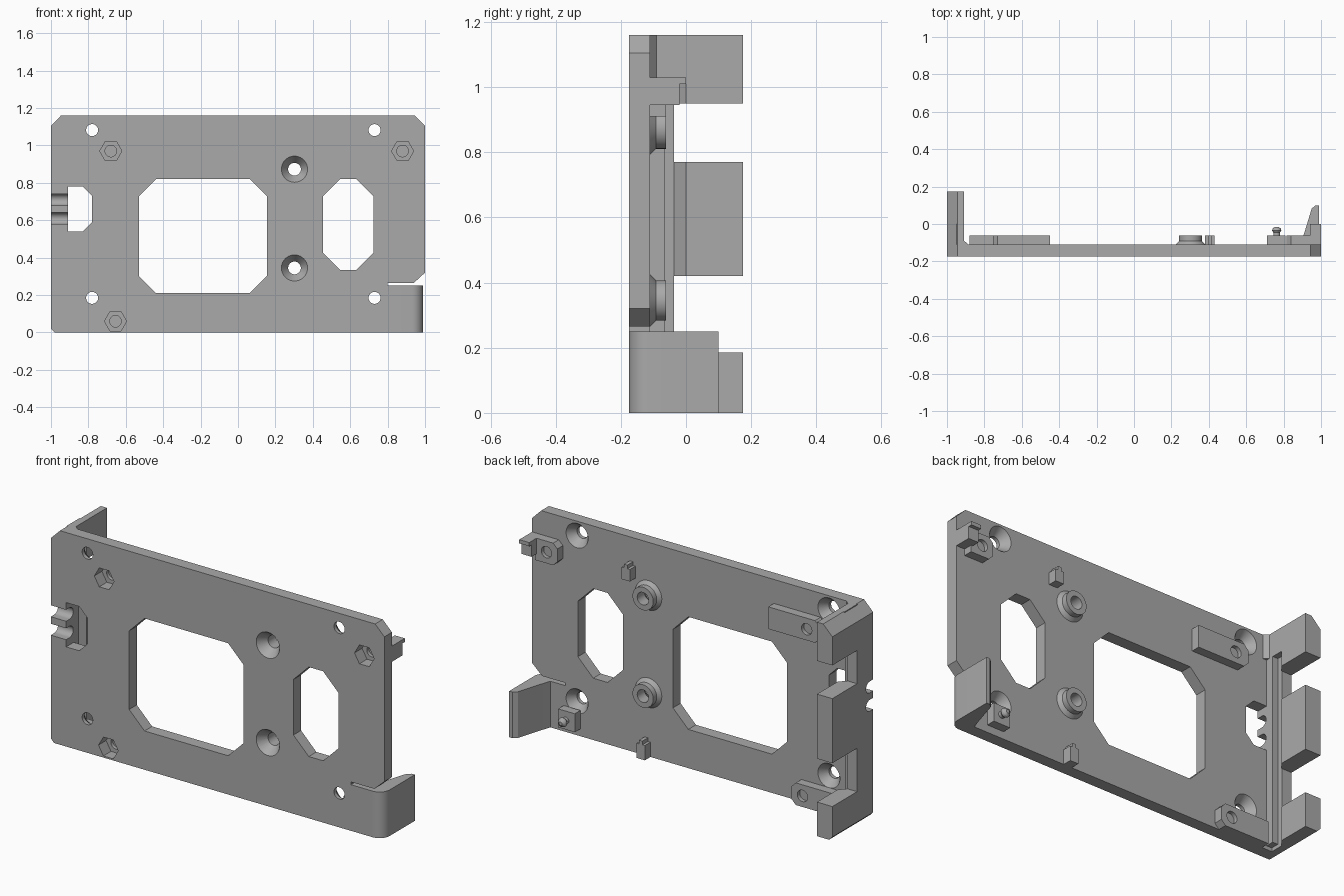
import bpy, bmesh, math
from mathutils import Vector

cube = bpy.data.objects.get("Cube")
if cube:
    bpy.data.objects.remove(cube, do_unlink=True)

grey = bpy.data.materials.new("mid_grey")
grey.use_nodes = True
colour = (0.4, 0.4, 0.4, 1)
grey.diffuse_color = colour
grey.node_tree.nodes["Principled BSDF"].inputs["Base Color"].default_value = colour

FRONT, BACK, PAD_TOP = -0.175, -0.11, -0.062


def finish(name, bm):
    bmesh.ops.recalc_face_normals(bm, faces=bm.faces)
    mesh = bpy.data.meshes.new(name)
    bm.to_mesh(mesh)
    bm.free()
    mesh.materials.append(grey)
    ob = bpy.data.objects.new(name, mesh)
    bpy.context.collection.objects.link(ob)
    return ob


def prism(name, pts, lo, hi, axis="y"):
    """Extrude an outline: (x, z) along y, or (x, y) along z."""
    bm = bmesh.new()
    place = (lambda a, b, h: (a, h, b)) if axis == "y" else (lambda a, b, h: (a, b, h))
    face = bm.faces.new([bm.verts.new(place(a, b, lo)) for a, b in pts])
    made = bmesh.ops.extrude_face_region(bm, geom=[face])["geom"]
    shift = Vector(place(0, 0, hi - lo))
    bmesh.ops.translate(bm, vec=shift, verts=[v for v in made if isinstance(v, bmesh.types.BMVert)])
    return finish(name, bm)


def chamfered(x0, x1, z0, z1, left, right):
    """Rectangle outline with cut corners on its left and right ends."""
    pts = []
    for x, z, sx, sz, c in ((x0, z0, 1, 1, left), (x1, z0, -1, 1, right),
                            (x1, z1, -1, -1, right), (x0, z1, 1, -1, left)):
        pair = [(x, z + sz * c), (x + sx * c, z)] if c else [(x, z)]
        pts += pair if sx == sz else pair[::-1]
    return pts


def box(name, x0, x1, y0, y1, z0, z1):
    return prism(name, [(x0, z0), (x1, z0), (x1, z1), (x0, z1)], y0, y1)


def lathe(name, x, z, rings, sides=40):
    """Turn (y, radius) rings about an axis parallel to y."""
    bm = bmesh.new()
    loops = [[bm.verts.new((x + r * math.cos(math.tau * i / sides), y,
                            z + r * math.sin(math.tau * i / sides))) for i in range(sides)]
             for y, r in rings]
    for a, b in zip(loops, loops[1:]):
        for i in range(sides):
            j = (i + 1) % sides
            bm.faces.new((a[i], a[j], b[j], b[i]))
    bm.faces.new(loops[0])
    bm.faces.new(loops[-1])
    return finish(name, bm)


def cut(ob, *cutters):
    for cutter in cutters:
        mod = ob.modifiers.new("cut", "BOOLEAN")
        mod.operation, mod.solver, mod.object = "DIFFERENCE", "EXACT", cutter
        bpy.context.view_layer.objects.active = ob
        bpy.ops.object.modifier_apply(modifier=mod.name)
        bpy.data.objects.remove(cutter, do_unlink=True)


# Main plate, with the slot above the clip
plate = prism("plate", [(-0.98, 0), (0.8, 0), (0.8, 0.265), (0.94, 0.265), (1, 0.32),
                        (1, 1.105), (0.945, 1.16), (-0.945, 1.16), (-1, 1.105), (-1, 0.02)],
              FRONT, BACK)
cut(plate,
    prism("cutter", chamfered(-0.53, 0.155, 0.21, 0.82, 0.092, 0.092), -0.3, 0),
    prism("cutter", chamfered(0.455, 0.725, 0.335, 0.82, 0.092, 0.092), -0.3, 0),
    prism("cutter", chamfered(-0.908, -0.78, 0.54, 0.78, 0, 0.05), -0.3, 0))

# Corner screw holes, countersunk from the back
for x in (-0.78, 0.73):
    for z in (0.185, 1.082):
        cut(plate, lathe("cutter", x, z, [(-0.2, 0.032), (-0.155, 0.032),
                                          (BACK, 0.066), (-0.09, 0.066)]))

# Cable grooves on the side edge
for z in (0.61, 0.71):
    groove = [(-0.3, z - 0.031), (-0.145, z - 0.031)]
    groove += [(-0.145 + 0.031 * math.sin(t * math.pi / 12),
                z - 0.031 * math.cos(t * math.pi / 12)) for t in range(1, 12)]
    groove += [(-0.145, z + 0.031), (-0.3, z + 0.031)]
    bm = bmesh.new()
    ends = [[bm.verts.new((x, y, h)) for y, h in groove] for x in (-1.1, -0.85)]
    for loop in ends:
        bm.faces.new(loop)
    for i in range(len(groove)):
        j = (i + 1) % len(groove)
        bm.faces.new((ends[0][i], ends[0][j], ends[1][j], ends[1][i]))
    cut(plate, finish("cutter", bm))

# Nut pads: hexagonal pocket in front, blind screw hole behind
pads = {"upper_right_pad": (-0.68, 0.97, chamfered(-0.755, -0.45, 0.91, 1.03, 0.025, 0)),
        "lower_right_pad": (-0.655, 0.06, chamfered(-0.88, -0.59, 0, 0.12, 0, 0.025)),
        "upper_left_pad": (0.88, 0.97, chamfered(0.815, 0.95, 0.91, 1.03, 0.025, 0))}
for name, (x, z, outline) in pads.items():
    cut(plate, lathe("cutter", x, z, [(-0.3, 0.059), (-0.1, 0.059)], 6))
    pad = prism(name, outline, BACK, PAD_TOP)
    cut(pad, lathe("cutter", x, z, [(-0.2, 0.031), (-0.092, 0.031)]),
        lathe("cutter", x, z, [(-0.083, 0.031), (0, 0.031)]))

# Standoff bosses, countersunk from the front
for name, z in (("lower_boss", 0.345), ("upper_boss", 0.873)):
    cut(plate, lathe("cutter", 0.302, z, [(-0.2, 0.07), (FRONT, 0.07), (-0.125, 0.034), (-0.05, 0.034)]))
    boss = lathe(name, 0.302, z, [(BACK, 0.08), (-0.092, 0.062), (PAD_TOP, 0.062)])
    cut(boss, lathe("cutter", 0.302, z, [(-0.2, 0.034), (0, 0.034)]))

# Low side wall with its inner ledge
low_wall = prism("low_side_wall", [(-1, BACK), (-0.908, BACK), (-0.908, -0.065), (-0.94, -0.065),
                                   (-0.94, -0.037), (-1, -0.037)], 0.02, 1.1, "z")

# Tall side tabs with an overhanging inner lip
for name, z0, z1 in (("lower_tab", 0, 0.185), ("middle_tab", 0.42, 0.77), ("upper_tab", 0.95, 1.16)):
    tab = prism(name, [(-1, BACK), (-0.94, BACK), (-0.94, -0.037), (-0.908, 0),
                       (-0.908, 0.175), (-1, 0.175)], z0, z1, "z")
    if name == "upper_tab":
        cut(tab, prism("cutter", [(-1.05, 1.055), (-0.895, 1.21), (-1.05, 1.21)], -0.3, 0.3))
    elif name == "lower_tab":
        cut(tab, prism("cutter", [(-1.02, 0.04), (-0.96, -0.02), (-1.02, -0.02)], -0.3, 0.3))
prism("upper_wall_corner", [(-0.95, BACK), (-0.885, BACK), (-0.908, -0.09),
                            (-0.908, 0), (-0.95, 0)], 1.03, 1.16, "z")

# Spring clip with a rounded front corner and tapered barb
arc = [(0.93 + 0.06 * math.sin(t * math.pi / 20), -0.115 - 0.06 * math.cos(t * math.pi / 20))
       for t in range(11)]
prism("spring_clip", [(0.8, FRONT)] + arc + [(0.99, 0.1), (0.97, 0.1), (0.95, 0.082),
                                             (0.91, -0.05), (0.89, BACK), (0.8, BACK)],
      0, 0.25, "z")

# Hook at the upper left edge
box("edge_hook", 0.94, 1, BACK, -0.02, 0.945, 1.03)
box("edge_hook_lip", 0.94, 1, -0.02, 0, 1.01, 1.03)

# Small locating posts
box("upper_post", 0.38, 0.43, BACK, PAD_TOP, 0.945, 1.01)
box("upper_post_rib", 0.395, 0.415, BACK, PAD_TOP, 1.0, 1.03)
box("lower_post", 0.29, 0.34, BACK, PAD_TOP, 0, 0.08)
box("lower_post_rib", 0.305, 0.325, BACK, PAD_TOP, 0.08, 0.1)

# Pin block
box("pin_block", 0.71, 0.81, BACK, PAD_TOP, 0.04, 0.14)
lathe("locating_pin", 0.763, 0.09, [(PAD_TOP, 0.018), (-0.045, 0.018), (-0.035, 0.025),
                                   (-0.025, 0.022), (-0.015, 0.01)], 24)

# Smooth round walls, keep crisp edges
bpy.ops.object.select_all(action="DESELECT")
for ob in bpy.context.collection.objects:
    if ob.type == "MESH":
        ob.select_set(True)
        bpy.context.view_layer.objects.active = ob
bpy.ops.object.shade_smooth_by_angle(angle=math.radians(25))
